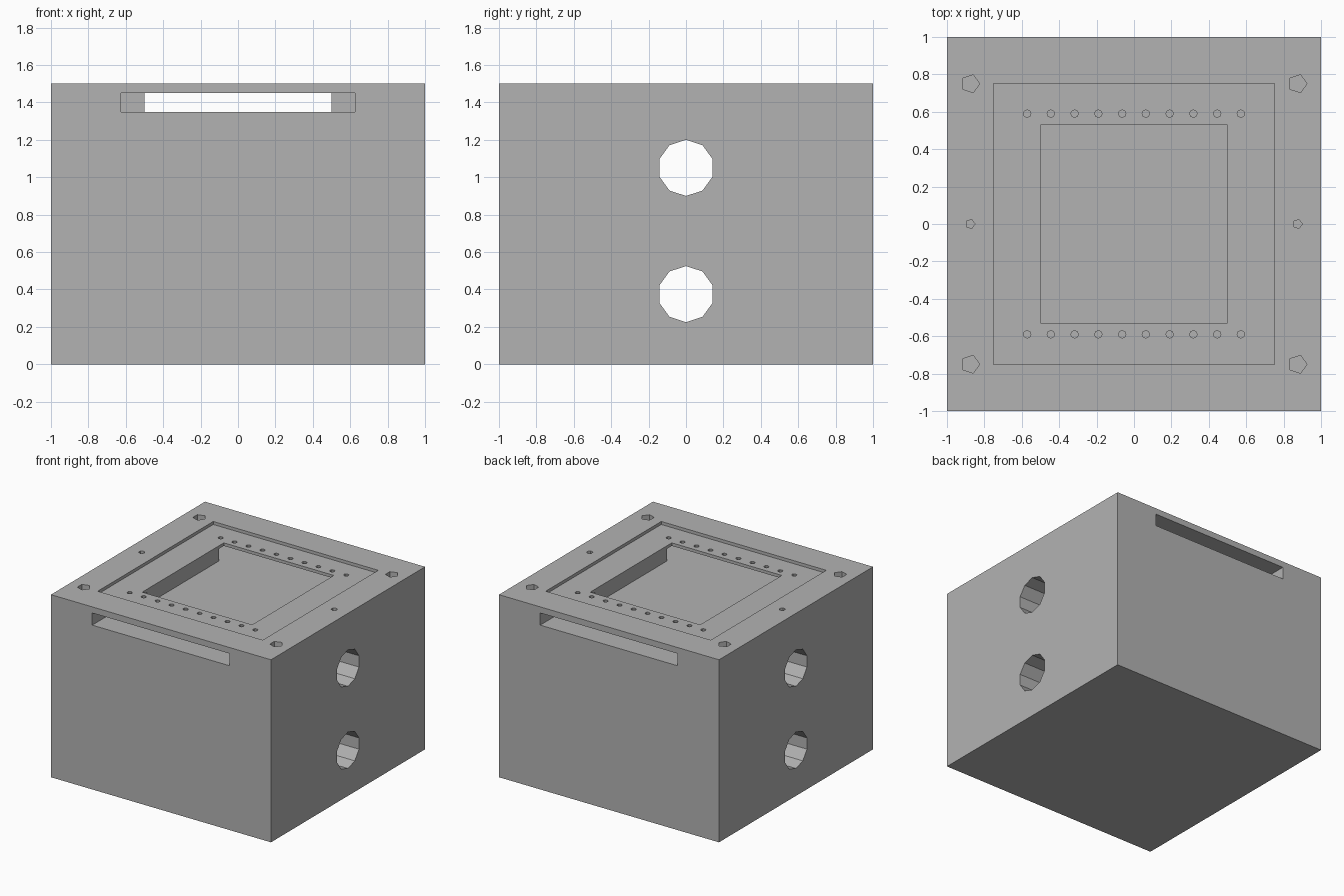
import bpy
import math
from mathutils import Matrix

if "Cube" in bpy.data.objects:
    bpy.data.objects.remove(bpy.data.objects["Cube"], do_unlink=True)

# Single grey finish
grey = bpy.data.materials.new("plain_grey")
grey.use_nodes = True
colour = (0.45, 0.45, 0.45, 1)
grey.diffuse_color = colour
grey.node_tree.nodes["Principled BSDF"].inputs["Base Color"].default_value = colour


def box(name, low, high):
    bpy.ops.mesh.primitive_cube_add(size=1)
    ob = bpy.context.object
    ob.name = name
    size = [h - l for l, h in zip(low, high)]
    mid = [(h + l) / 2 for l, h in zip(low, high)]
    ob.data.transform(Matrix.Translation(mid) @ Matrix.Diagonal((*size, 1)))
    ob.data.materials.append(grey)
    return ob


def drill(name, sides, radius, depth, centre, turn):
    bpy.ops.mesh.primitive_cylinder_add(vertices=sides, radius=radius, depth=depth)
    ob = bpy.context.object
    ob.name = name
    ob.data.transform(Matrix.Translation(centre) @ turn)
    ob.data.materials.append(grey)
    return ob


def cut(body, cutter):
    mod = body.modifiers.new(cutter.name, "BOOLEAN")
    mod.operation = "DIFFERENCE"
    mod.solver = "EXACT"
    mod.object = cutter
    bpy.context.view_layer.objects.active = body
    bpy.ops.object.modifier_apply(modifier=mod.name)
    bpy.data.objects.remove(cutter, do_unlink=True)


TOP, LEDGE, ROOF, FLOOR = 1.5, 1.475, 1.45, 1.35
housing = box("housing", (-1, -1, 0), (1, 1, TOP))

# Shallow lid recess and the window pocket inside it
cut(housing, box("lid_recess", (-.75, -.75, LEDGE), (.75, .75, 2)))
cut(housing, box("window_pocket", (-.5, -.53, FLOOR), (.5, .53, 2)))

# Wide slots entering from the front and the back
for side in (-1, 1):
    y = sorted((side * .465, side * 1.2))
    cut(housing, box("board_slot", (-.625, y[0], FLOOR), (.625, y[1], ROOF)))

# Ten-sided bores running right through from side to side
across = Matrix.Rotation(math.pi / 2, 4, "Y")
for z in (.375, 1.05):
    cut(housing, drill("side_bore", 10, .15, 3, (0, 0, z),
                       across @ Matrix.Rotation(math.pi / 2, 4, "Z")))

# Screw holes at the corners and alignment holes midway
point_right = Matrix.Rotation(-math.pi / 2, 4, "Z")
for x in (-.875, .875):
    for y in (-.75, .75):
        cut(housing, drill("screw_hole", 5, .05, .5, (x, y, TOP), point_right))
    cut(housing, drill("alignment_hole", 5, .025, .5, (x, 0, TOP), point_right))

# Two rows of pin holes opening into the slots
for y in (-.59, .59):
    for i in range(10):
        x = (i - 4.5) * .127
        cut(housing, drill("pin_hole", 8, .02, .1, (x, y, LEDGE), Matrix()))
